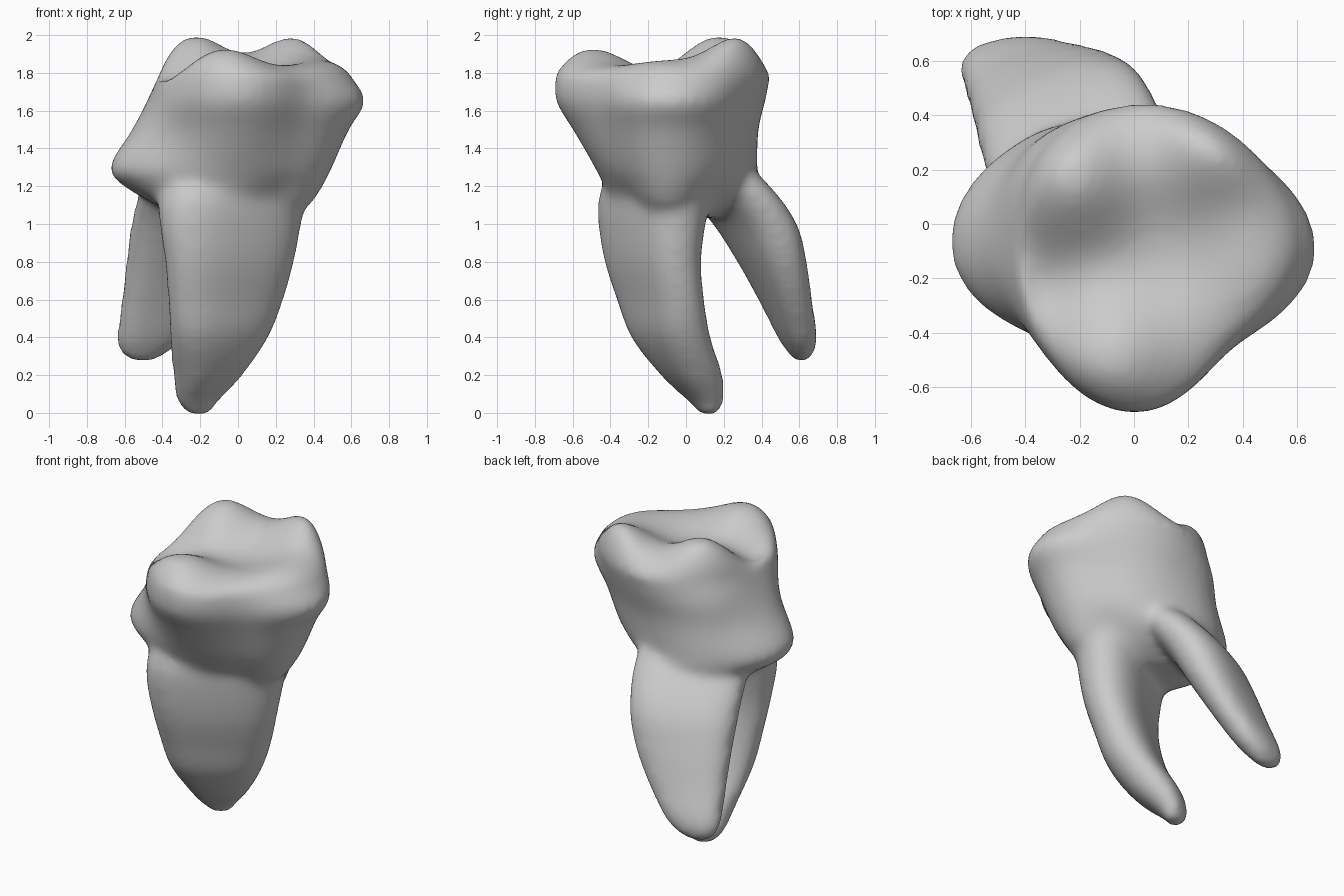
import bpy, bmesh, math
from mathutils import Vector

if "Cube" in bpy.data.objects:
    bpy.data.objects.remove(bpy.data.objects["Cube"])

SIDES = 64
CENTRE = Vector((0, -0.1))


def catmull(a, b, c, d, t):
    return 0.5 * (2*b + (c - a)*t + (2*a - 5*b + 4*c - d)*t*t + (3*b - a - 3*c + d)*t**3)


def refine(rows, steps=6):
    """Smoothly interpolate rows of section values."""
    out = []
    for i in range(len(rows) - 1):
        quad = [rows[max(0, min(len(rows) - 1, i + k))] for k in (-1, 0, 1, 2)]
        out += [[catmull(*v, s / steps) for v in zip(*quad)] for s in range(steps)]
    return out + [list(rows[-1])]


def radial_ring(row):
    """Closed outline from a height and eight compass radii."""
    z, radii = row[0], row[1:]
    ring = []
    for i in range(SIDES):
        k, t = divmod(i * 8 / SIDES, 1)
        r = catmull(*[radii[(int(k) + j) % 8] for j in (-1, 0, 1, 2)], t)
        a = math.tau * i / SIDES
        ring.append(Vector((CENTRE.x + r*math.cos(a), CENTRE.y + r*math.sin(a), z)))
    return ring


def root_ring(row):
    """Turned, slightly fluted oval."""
    z, cx, cy, long, short, turn = row
    c, s = math.cos(math.radians(turn)), math.sin(math.radians(turn))
    ring = []
    for i in range(SIDES):
        a = math.tau * i / SIDES
        u, v = long*math.cos(a), short*math.sin(a)*(0.92 + 0.25*math.cos(a)**2)
        ring.append(Vector((cx + u*c - v*s, cy + u*s + v*c, z)))
    return ring


def loft(bm, rings):
    """Skin the rings from bottom to top and close both ends."""
    loops = [[bm.verts.new(p) for p in ring] for ring in rings]
    for low, high in zip(loops, loops[1:]):
        for i in range(SIDES):
            j = (i + 1) % SIDES
            bm.faces.new((low[i], low[j], high[j], high[i]))
    bm.faces.new(loops[0][::-1])
    bm.faces.new(loops[-1])


# Cusps, rims and one dip of the chewing surface: x, y, height, spread
CUSPS = [(-0.23, 0.19, 0.215, 0.17), (0.3, 0.29, 0.225, 0.18), (-0.07, -0.49, 0.16, 0.17),
         (0.45, -0.13, 0.08, 0.16), (0.3, -0.36, 0.04, 0.14), (-0.2, 0, 0.03, 0.13),
         (-0.36, -0.22, -0.05, 0.13)]


def chewing_height(x, y):
    return 1.77 + sum(h*math.exp(-((x - a)**2 + (y - b)**2) / (2*s*s)) for a, b, h, s in CUSPS)


# Crown: height, then radii E, NE, N, NW, W, SW, S, SE
CROWN = [(1.03, .25, .2, .2, .3, .3, .25, .18, .15),
         (1.1, .38, .29, .33, .44, .43, .38, .26, .23),
         (1.2, .45, .38, .45, .56, .6, .42, .32, .31),
         (1.3, .5, .44, .46, .58, .68, .46, .38, .38),
         (1.5, .59, .49, .48, .55, .56, .48, .5, .46),
         (1.65, .675, .54, .52, .54, .48, .5, .59, .51),
         (1.78, .6, .57, .545, .5, .42, .48, .595, .5)]
# Roots: height, centre x, centre y, half length, half thickness, turn
FRONT_ROOT = [(-.015, -.2, .12, .05, .04, 30), (.05, -.215, .11, .11, .08, 30),
              (.2, -.16, .03, .19, .155, 30), (.4, -.1, -.08, .28, .175, 30),
              (.6, -.065, -.135, .335, .175, 30), (.8, -.045, -.175, .375, .19, 30),
              (1, -.04, -.18, .41, .215, 30), (1.15, -.03, -.16, .42, .235, 30),
              (1.3, -.01, -.12, .38, .23, 30), (1.45, 0, -.1, .3, .2, 30)]
BACK_ROOT = [(.265, -.5, .61, .04, .025, 10), (.31, -.5, .61, .12, .065, 10),
             (.4, -.46, .59, .185, .105, 12), (.6, -.37, .525, .255, .13, 16),
             (.8, -.3, .455, .305, .16, 20), (1, -.25, .365, .335, .185, 25),
             (1.2, -.19, .21, .34, .19, 28), (1.4, -.1, .05, .25, .15, 28)]

bm = bmesh.new()
crown = [radial_ring(r) for r in refine(CROWN)]
rim = crown[-1]
for scale in (.985, .96, .93, .89, .85, .8, .74, .65, .55, .45, .35, .25, .15, .06):
    ring = []
    rounding = math.sqrt(1 - max(0, 1 - (1 - scale) / 0.2)**2)
    for p in rim:
        x, y = CENTRE.lerp(p.xy, scale)
        ring.append(Vector((x, y, p.z + (chewing_height(x, y) - p.z)*rounding)))
    crown.append(ring)
loft(bm, crown)
for rows in (FRONT_ROOT, BACK_ROOT):
    loft(bm, [root_ring(r) for r in refine(rows)])
bmesh.ops.recalc_face_normals(bm, faces=bm.faces)
mesh = bpy.data.meshes.new("tooth")
bm.to_mesh(mesh)
bm.free()

# Plain grey enamel
grey = bpy.data.materials.new("enamel_grey")
grey.use_nodes = True
grey.diffuse_color = (0.6, 0.6, 0.6, 1)
grey.node_tree.nodes["Principled BSDF"].inputs["Base Color"].default_value = (0.6, 0.6, 0.6, 1)
mesh.materials.append(grey)
tooth = bpy.data.objects.new("tooth", mesh)
bpy.context.collection.objects.link(tooth)

# Fuse crown and roots into one soft surface
remesh = tooth.modifiers.new("fuse", 'REMESH')
remesh.mode = 'VOXEL'
remesh.voxel_size = 0.022
remesh.use_smooth_shade = True
soften = tooth.modifiers.new("soften", 'SMOOTH')
soften.factor, soften.iterations = 0.5, 24
